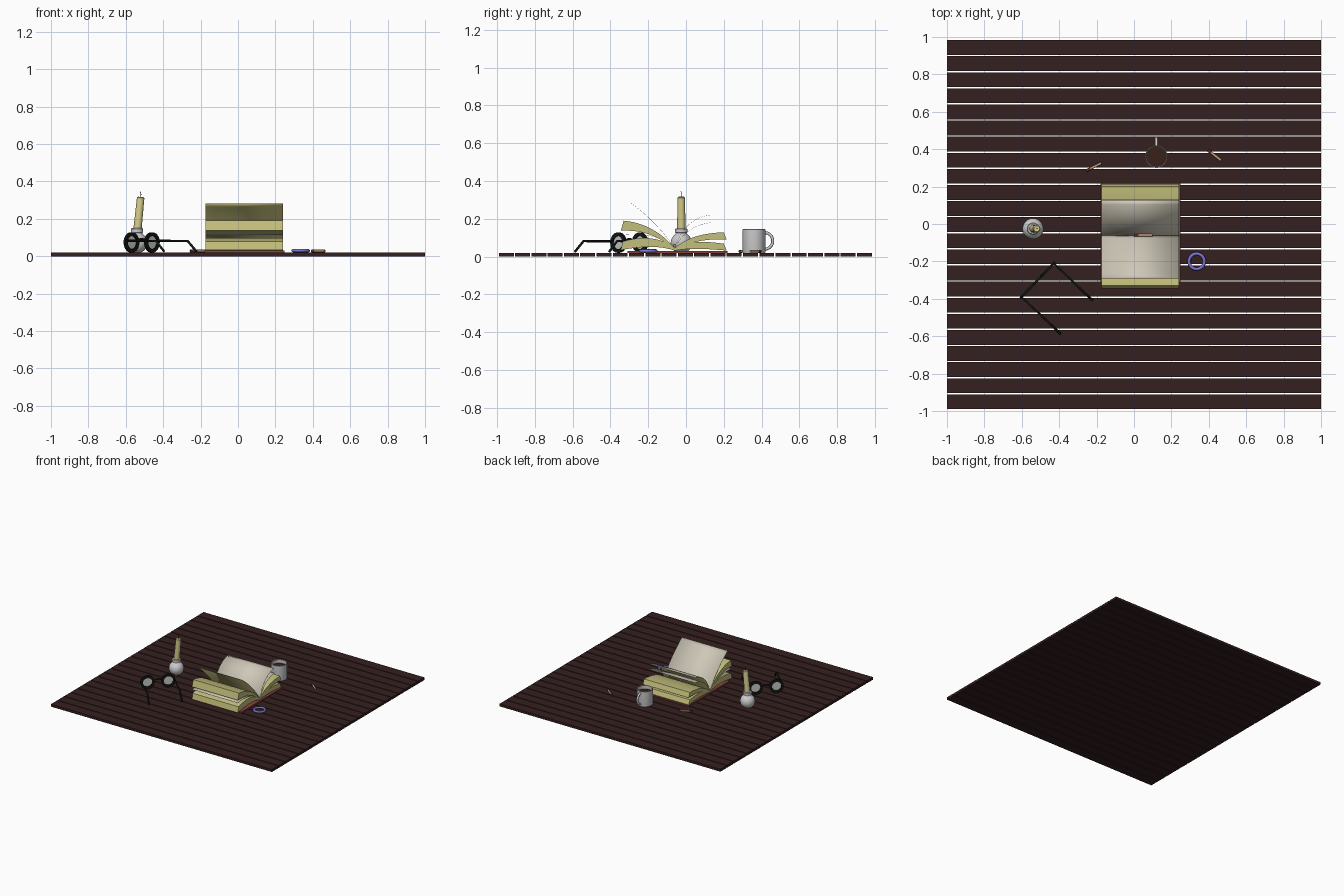
import bpy, bmesh, math
from mathutils import Vector

if "Cube" in bpy.data.objects:
    bpy.data.objects.remove(bpy.data.objects["Cube"])


def mat(name, r, g, b):
    m = bpy.data.materials.new(name)
    m.diffuse_color = (r, g, b, 1)
    m.use_nodes = True
    m.node_tree.nodes["Principled BSDF"].inputs["Base Color"].default_value = m.diffuse_color
    return m


WOOD = mat("dark_wood", .035, .014, .014)
PAPER = mat("parchment", .62, .58, .48)
OLIVE = mat("page_edges", .55, .52, .2)
RED = mat("cover_red", .25, .06, .05)
BLACK = mat("black_frame", .006, .008, .006)
PURPLE = mat("purple", .2, .18, .65)
WAX = mat("wax", .7, .63, .27)
TAN = mat("tan", .55, .35, .2)
TIP = mat("dark_tip", .12, .03, .03)
COFFEE = mat("coffee", .04, .015, .01)


def finish(name, bm, *mats, smooth=None):
    bmesh.ops.remove_doubles(bm, verts=bm.verts, dist=1e-5)
    me = bpy.data.meshes.new(name)
    bm.to_mesh(me)
    bm.free()
    ob = bpy.data.objects.new(name, me)
    bpy.context.collection.objects.link(ob)
    for m in mats:
        if m:
            me.materials.append(m)
    if smooth:
        bpy.ops.object.select_all(action='DESELECT')
        ob.select_set(True)
        bpy.context.view_layer.objects.active = ob
        bpy.ops.object.shade_smooth_by_angle(angle=math.radians(smooth))
    return ob


def box(name, lo, hi, m):
    bm = bmesh.new()
    bmesh.ops.create_cube(bm, size=1)
    for v in bm.verts:
        v.co = [(a + b) / 2 + c * (b - a) for a, b, c in zip(lo, hi, v.co)]
    return finish(name, bm, m)


def lathe(name, pts, loc, m=None, n=32):
    bm = bmesh.new()
    rings = [[bm.verts.new((r * math.cos(2 * math.pi * i / n), r * math.sin(2 * math.pi * i / n), z))
              for i in range(n)] for r, z in pts]
    for a, b in zip(rings, rings[1:]):
        for i in range(n):
            bm.faces.new((a[i], a[(i + 1) % n], b[(i + 1) % n], b[i]))
    bmesh.ops.dissolve_degenerate(bm, dist=1e-6, edges=bm.edges)
    bmesh.ops.recalc_face_normals(bm, faces=bm.faces)
    ob = finish(name, bm, m, smooth=35)
    ob.location = loc
    return ob


def tube(name, pts, r, m, cyclic=False, n=8):
    cu = bpy.data.curves.new(name, 'CURVE')
    cu.dimensions = '3D'
    sp = cu.splines.new('POLY')
    sp.points.add(len(pts) - 1)
    for p, c in zip(sp.points, pts):
        p.co = (*c, 1)
    sp.use_cyclic_u = cyclic
    sp.use_smooth = True
    cu.bevel_depth = r
    cu.bevel_resolution = n // 2 - 2
    cu.use_fill_caps = True
    ob = bpy.data.objects.new(name, cu)
    bpy.context.collection.objects.link(ob)
    if m:
        cu.materials.append(m)
    return ob


def bez(a, b, c, n=12):
    a, b, c = Vector(a), Vector(b), Vector(c)
    return [a * (1 - t) ** 2 + b * 2 * t * (1 - t) + c * t * t for t in [i / n for i in range(n + 1)]]


# floor planks
for i in range(23):
    y = -.99 + i * .0861
    box(f"plank_{i}", (-1, y, 0), (1, y + .079, .02), WOOD)

# book
X0, X1 = -.175, .24
SPINE = (-.06, .045)
box("book_cover", (-.178, -.31, .02), (.248, .22, .03), RED)


def page_block(name, top, bottom):
    prof = bez(*top) + bez(*bottom)[::-1]
    bm = bmesh.new()
    f = bm.faces.new([bm.verts.new((X0, y, z)) for y, z in prof])
    ex = bmesh.ops.extrude_face_region(bm, geom=[f])
    bmesh.ops.translate(bm, vec=(X1 - X0, 0, 0), verts=[v for v in ex["geom"] if isinstance(v, bmesh.types.BMVert)])
    bmesh.ops.recalc_face_normals(bm, faces=bm.faces)
    finish(name, bm, OLIVE, smooth=30)


S2 = (-.06, .032)
page_block("front_upper_pages", (SPINE, (-.17, .175), (-.33, .19)), (S2, (-.17, .145), (-.345, .137)))
page_block("front_lower_pages", (SPINE, (-.17, .13), (-.335, .08)), (S2, (-.17, .07), (-.345, .034)))
page_block("back_upper_pages", (SPINE, (.03, .125), (.2, .128)), (S2, (.05, .1), (.215, .09)))
page_block("back_lower_pages", (SPINE, (.03, .095), (.2, .068)), (S2, (.03, .05), (.215, .032)))


def sheet(name, ctrl, end):
    bm = bmesh.new()
    rows = [[bm.verts.new((x, y, z)) for x in (X0, X1)] for y, z in bez(SPINE, ctrl, end)]
    for a, b in zip(rows, rows[1:]):
        f = bm.faces.new((a[0], a[1], b[1], b[0]))
        f.normal_update()
        if f.normal.z < 0:
            f.normal_flip()
    ob = finish(name, bm, PAPER, OLIVE, smooth=30)
    so = ob.modifiers.new("thickness", 'SOLIDIFY')
    so.thickness = .001
    so.material_offset = 1


# loose pages, parchment above and olive below
sheet("front_raised_page", (-.15, .18), (-.29, .283))
sheet("front_middle_page", (-.17, .14), (-.345, .115))
sheet("back_raised_page", (-.01, .2), (.125, .22))
sheet("back_second_page", (0, .165), (.13, .18))


# matchsticks with dark tips
def stick(name, a, b):
    a, b = Vector(a), Vector(b)
    mid = a.lerp(b, .75)
    tube(name, [a, mid], .007, TAN)
    tube(name + "_tip", [mid, b], .008, TIP)


stick("match_left", (-.175, .325, .028), (-.255, .285, .028))
stick("match_right", (.465, .34, .028), (.395, .395, .028))
stick("match_in_book", (.1, -.06, .06), (0, -.06, .06))


def circle(c, u, v, r, n=32, a0=0, a1=2 * math.pi, closed=True):
    c, u, v = Vector(c), Vector(u), Vector(v)
    steps = n if closed else n - 1
    return [c + r * (u * math.cos(a0 + (a1 - a0) * i / steps) + v * math.sin(a0 + (a1 - a0) * i / steps))
            for i in range(n)]


# purple ring
tube("ring", circle((.335, -.2, .03), (1, 0, 0), (0, 1, 0), .041), .009, PURPLE, True)

# mug, coffee and handle
lathe("mug", [(0, .02), (.059, .02), (.06, .025), (.06, .143), (.058, .145), (.054, .143), (.054, .03), (0, .03)],
      (.12, .36, 0))
lathe("coffee", [(0, .115), (.0545, .115)], (.12, .36, 0), COFFEE)
tube("mug_handle", circle((.12, .415, .083), (0, 1, 0), (0, 0, 1), .044, 20, -math.pi / 2, math.pi / 2, False),
     .008, None)

# candle bottle
bulb = [(.056 * math.cos(a), .072 + .056 * math.sin(a)) for a in [math.radians(d) for d in range(-65, 56, 10)]]
lathe("bottle", [(0, .02)] + bulb + [(.027, .125), (.033, .128), (.033, .145), (.028, .15), (0, .15)],
      (-.54, -.025, 0))
candle = lathe("candle", [(0, 0), (.022, 0), (.02, .165), (.015, .17), (0, .167)], (-.537, -.025, .148), WAX, 20)
candle.rotation_euler = (0, .1, 0)
tube("wick", [(-.521, -.025, .31), (-.519, -.025, .33), (-.521, -.026, .345)], .002, BLACK)

# spectacles
U = Vector((.69, .724, 0)).normalized()
N = Vector((U.y, -U.x, 0))
Z = Vector((0, 0, 1))
C = Vector((-.515, -.3, .074))
for side, s in (("left", -1), ("right", 1)):
    c = C + U * s * .079
    # flat rim ring
    bm = bmesh.new()
    loops = [[bm.verts.new(p) for p in circle(c + N * d, U, Z, r)]
             for r, d in ((.054, -.007), (.054, .007), (.035, .007), (.035, -.007))]
    for k in range(4):
        a, b = loops[k], loops[(k + 1) % 4]
        for i in range(32):
            bm.faces.new((a[i], a[(i + 1) % 32], b[(i + 1) % 32], b[i]))
    bmesh.ops.recalc_face_normals(bm, faces=bm.faces)
    finish(f"rim_{side}", bm, BLACK, smooth=35)
    # lens
    bm = bmesh.new()
    bm.faces.new([bm.verts.new(p) for p in circle(c, U, Z, .0355)])
    finish(f"lens_{side}", bm)
    # folded-out temple arm
    h = C + U * s * .125 + Z * .008
    tube(f"temple_{side}", [c + U * s * .05 + Z * .008, h, h + N * .222 - U * s * .002, h + N * .285 - Z * .056],
         .0065, BLACK)
tube("bridge", bez(C - U * .03 + Z * .008, C + Z * .03, C + U * .03 + Z * .008, 8), .006, BLACK)
